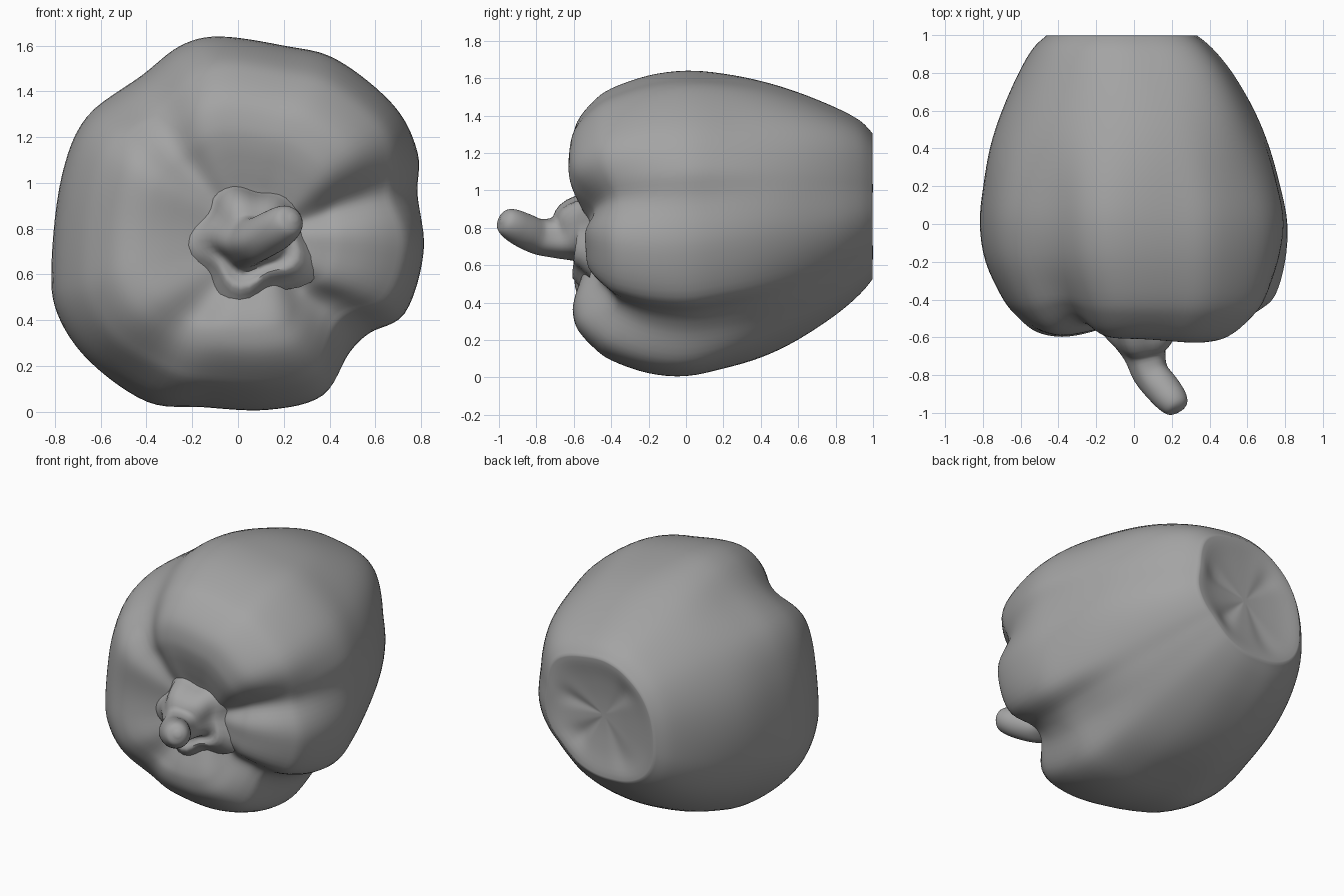
import bpy, bmesh, math
from mathutils import Vector

if "Cube" in bpy.data.objects:
    bpy.data.objects.remove(bpy.data.objects["Cube"])

skin = bpy.data.materials.new("grey_skin")
skin.diffuse_color = (.37, .37, .37, 1)
skin.use_nodes = True
skin.node_tree.nodes["Principled BSDF"].inputs["Base Color"].default_value = skin.diffuse_color


def catmull(pts, steps, closed=False):
    """Smooth curve through tuples of any length."""
    n, out = len(pts), []
    for i in range(n if closed else n - 1):
        if closed:
            a, b, c, d = (pts[(i + k) % n] for k in (-1, 0, 1, 2))
        else:
            a, b, c, d = (pts[min(max(i + k, 0), n - 1)] for k in (-1, 0, 1, 2))
        for s in range(steps):
            t = s / steps
            out.append(tuple(
                0.5 * (2 * q + (r - p) * t + (2 * p - 5 * q + 4 * r - u) * t * t
                       + (3 * q - p - 3 * r + u) * t ** 3)
                for p, q, r, u in zip(a, b, c, d)))
    if not closed:
        out.append(pts[-1])
    return out


def loft(name, rings, angle):
    """Skin a list of closed rings and cap both ends."""
    bm = bmesh.new()
    rows = [[bm.verts.new(p) for p in ring] for ring in rings]
    n = len(rows[0])
    for a, b in zip(rows, rows[1:]):
        for i in range(n):
            j = (i + 1) % n
            bm.faces.new((a[i], a[j], b[j], b[i]))
    bm.faces.new(rows[0][::-1])
    bm.faces.new(rows[-1])
    bmesh.ops.recalc_face_normals(bm, faces=bm.faces)
    mesh = bpy.data.meshes.new(name)
    bm.to_mesh(mesh)
    bm.free()
    mesh.materials.append(skin)
    ob = bpy.data.objects.new(name, mesh)
    bpy.context.collection.objects.link(ob)
    bpy.context.view_layer.objects.active = ob
    ob.select_set(True)
    bpy.ops.object.shade_smooth_by_angle(angle=math.radians(angle))
    ob.select_set(False)
    return ob


def bumps(x, z, table):
    """Sum of soft bumps around the axis: (angle, width, strength)."""
    ang = math.degrees(math.atan2(z, x))
    return sum(k * math.exp(-(((ang - a + 180) % 360 - 180) / w) ** 2) for a, w, k in table)


def smooth(t):
    t = min(max(t, 0), 1)
    return t * t * (3 - 2 * t)


# Widest cross-section seen from the front (x, z), and a rounder one for the far end
outline = [(.79, .95), (.79, 1.13), (.68, 1.34), (.43, 1.54), (.2, 1.6), (-.08, 1.64),
           (-.25, 1.6), (-.42, 1.47), (-.66, 1.29), (-.77, 1.03), (-.815, .65),
           (-.79, .43), (-.65, .22), (-.4, .04), (-.15, .02), (.13, .01), (.37, .07),
           (.49, .25), (.58, .34), (.73, .43), (.81, .7)]
section = [(x, z - .82) for x, z in catmull(outline, 6, True)]
radii = [math.hypot(*p) for p in section]
N = len(section)
rounder = [sum(radii[(i + k) % N] for k in range(-12, 13)) / 25 for i in range(N)]

# Grooves between lobes; uneven lobe heights at the front; lobes of the far end
grooves = [(14, 12, .8), (-46, 15, 1.0), (240, 14, .5), (130, 14, .6)]
front_lobes = [(-15, 26, .55), (180, 30, .2), (45, 30, -.18)]
rear_lobes = [(42, 20, .11), (-12, 18, .05), (222, 28, .10)]

# Stations along the body: y, scale, centre x, centre z, groove pull in y, in radius
side = [(-.53, .05, .05, .76, 0, 0), (-.535, .2, .05, .77, .02, 0), (-.57, .34, .03, .78, .06, 0),
        (-.598, .46, .02, .79, .11, 0), (-.605, .56, .01, .80, .13, .02),
        (-.58, .68, .02, .81, .14, .05), (-.5, .80, .03, .815, .10, .08),
        (-.4, .89, .03, .815, .05, .09), (-.2, .975, .01, .815, 0, .05),
        (0, 1, 0, .82, 0, .01), (.2, .965, -.01, .835, 0, 0), (.4, .9, -.02, .85, 0, 0),
        (.6, .80, -.03, .87, 0, 0), (.8, .67, -.045, .895, 0, 0),
        (.93, .56, -.06, .915, 0, 0), (.998, .47, -.065, .92, 0, 0)]
# Flattened, dented far end
end = [(.998, .47, -.065, .92, 0, 0), (.995, .42, -.07, .92, 0, 0), (.975, .3, -.07, .92, -.02, 0),
       (.96, .15, -.07, .92, -.01, 0), (.955, .03, -.07, .92, 0, 0)]

rings = []
for y, s, cx, cz, dy, dr in catmull(side, 4) + catmull(end, 3)[1:]:
    fade = .8 * smooth(y / .6)
    rear = smooth((y - .2) / .75)
    ring = []
    for (x, z), r, rs in zip(section, radii, rounder):
        pull = bumps(x, z, grooves)
        lobe = bumps(x, z, front_lobes) if y < 0 else 0
        k = s * (1 - dr * pull) * (1 - fade + fade * rs / r)
        k *= 1 + rear * bumps(x, z, rear_lobes)
        ring.append((cx + x * k, y + dy * (pull + lobe), cz + z * k))
    rings.append(ring)
loft("pepper_body", rings, 50)

# Curved stem with a ridged flare: x, y, z, radius, ridge depth
path = [(.05, -.48, .76, .31, .12), (.05, -.55, .77, .245, .12), (.05, -.605, .775, .178, .08),
        (.06, -.69, .75, .114, .04), (.09, -.79, .755, .096, .02), (.155, -.875, .79, .092, 0),
        (.205, -.935, .822, .082, 0), (.235, -.968, .84, .06, 0), (.247, -.985, .848, .015, 0)]
stem = catmull(path, 4)
rings = []
for i, (x, y, z, r, ridge) in enumerate(stem):
    a, b = stem[max(i - 1, 0)], stem[min(i + 1, len(stem) - 1)]
    t = (Vector(b[:3]) - Vector(a[:3])).normalized()
    u = t.cross(Vector((0, 0, 1))).normalized()
    v = u.cross(t)
    ring = []
    for j in range(40):
        th = math.tau * j / 40
        rr = r * (1 + ridge * (math.cos(5 * th + .6) - .2))
        ring.append(Vector((x, y, z)) + rr * (math.cos(th) * u + math.sin(th) * v))
    rings.append(ring)
loft("stem", rings, 60)
